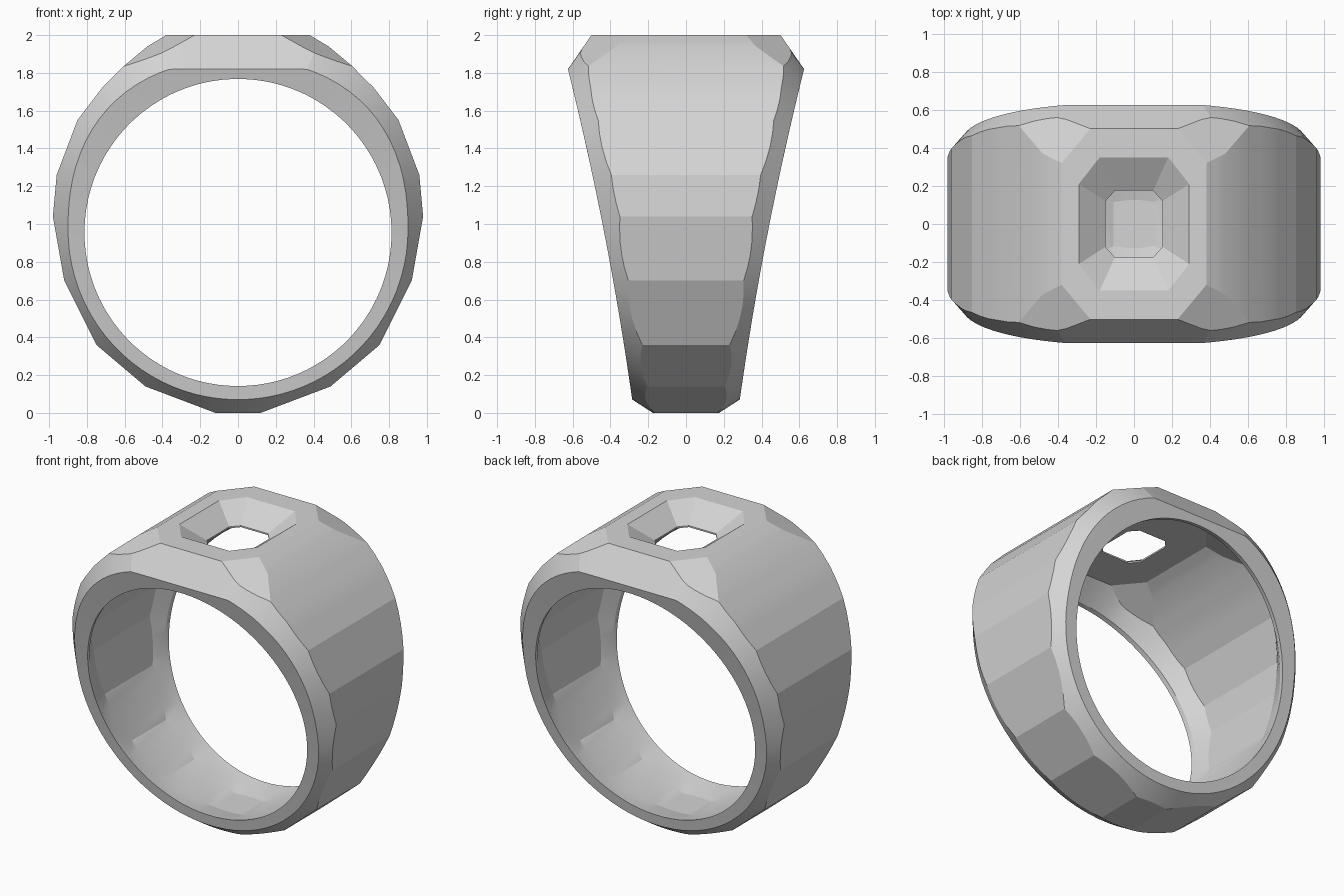
import bpy, bmesh, math
from mathutils import Vector

old = bpy.data.objects.get("Cube")
if old:
    bpy.data.objects.remove(old, do_unlink=True)

CZ = 0.97            # height of the band's centre
INNER = 0.888        # size of the inner wall outline against the outer one
RIM_TOP = 1.82

# Faceted outer outline, right half from bottom to top
half = [(0.12, 0), (0.49, 0.14), (0.75, 0.36), (0.92, 0.70), (0.98, 1.04), (0.96, 1.26),
        (0.85, 1.55), (0.72, 1.72), (0.60, 1.84), (0.48, 1.94), (0.38, 2.0)]
outline = half + [(-x, z) for x, z in reversed(half)]


def rim_width(z):
    u = z - 0.07
    return 0.285 + 0.170 * u + 0.0311 * u * (u - 0.97)


def section(x, z):
    """Half cross-section at one outline point: outer edge, rim, lip, inner wall."""
    r = math.hypot(x, z - CZ)
    c, s = x / r, (z - CZ) / r
    n = 2.3 if s > 0 else 2.0
    rim = 0.9 / (abs(c) ** n + abs(s) ** n) ** (1 / n)
    gap = r - rim
    if rim * s > RIM_TOP - CZ:
        rim = (RIM_TOP - CZ) / s
        gap = z - RIM_TOP
    rz = CZ + rim * s
    edge = rim_width(rz) - min(1.55, 1.9 - 0.665 * rz) * gap
    lip, iz = 0.813, 0.955 + 0.813 * s
    groove = lip + 0.005
    return [Vector(p) for p in (
        (x, edge, z),
        (c * rim, rim_width(rz), rz),
        (c * lip, rim_width(iz), iz),
        (c * groove, rim_width(iz) - 0.03, 0.955 + groove * s),
        (x * INNER, edge - 0.05, CZ + (z - CZ) * INNER))]


# Sections around the band, each facet subdivided evenly
bm = bmesh.new()
loops = []
for a, b in zip(outline, outline[1:] + outline[:1]):
    a, b = Vector(a), Vector(b)
    steps = max(2, round((b - a).length / 0.07))
    for i in range(steps):
        pts = section(*a.lerp(b, i / steps))
        back = [Vector((p.x, -p.y, p.z)) for p in reversed(pts)]
        loops.append([bm.verts.new(p) for p in pts + back])

outer_faces, inner_faces = [], []
count = len(loops[0])
for A, B in zip(loops, loops[1:] + loops[:1]):
    for k in range(count):
        j = (k + 1) % count
        f = bm.faces.new((A[k], A[j], B[j], B[k]))
        if k in (0, count - 2, count - 1):
            outer_faces.append(f)
        elif k in (3, 4, 5):
            inner_faces.append(f)


def cut_corners(faces, scale):
    """Slice the four shoulders of the flat top with slanted planes."""
    for sx in (1, -1):
        for sy in (1, -1):
            no = Vector((0.0288 * sx, 0.024 * sy, 0.0681)).normalized()
            co = Vector((0.23 * sx * scale, 0.5 * sy * scale, CZ + (2 - CZ) * scale))
            live = [f for f in faces if f.is_valid]
            edges = {e for f in live for e in f.edges}
            verts = {v for f in live for v in f.verts}
            res = bmesh.ops.bisect_plane(bm, geom=list(verts) + list(edges) + live, dist=1e-5,
                                         plane_co=co, plane_no=no, clear_outer=True)
            faces = list({f for f in live if f.is_valid}
                         | {g for g in res["geom"] if isinstance(g, bmesh.types.BMFace)})
            rim = [g for g in res["geom_cut"]
                   if isinstance(g, bmesh.types.BMEdge) and g.is_boundary]
            if rim:
                bmesh.ops.holes_fill(bm, edges=rim, sides=0)


cut_corners(outer_faces, 1)
cut_corners(inner_faces, INNER)
bmesh.ops.recalc_face_normals(bm, faces=bm.faces)


def make_object(name, mesh_data):
    mesh = bpy.data.meshes.new(name)
    mesh_data.to_mesh(mesh)
    mesh_data.free()
    obj = bpy.data.objects.new(name, mesh)
    bpy.context.collection.objects.link(obj)
    return obj


ring = make_object("ring_band", bm)

# Tapered octagonal stone seat with a through hole
cb = bmesh.new()


def octagon(wx, wy, cx, cy, z):
    quarter = [(wx, cy), (cx, wy)]
    pts = quarter + [(-x, y) for x, y in reversed(quarter)]
    pts += [(-x, -y) for x, y in pts]
    return [cb.verts.new((x, y, z)) for x, y in pts]


levels = [octagon(0.15, 0.175, 0.10, 0.12, 1.8),
          octagon(0.15, 0.175, 0.10, 0.12, 1.895),
          octagon(0.29, 0.35, 0.18, 0.21, 2.0),
          octagon(0.29, 0.35, 0.18, 0.21, 2.1)]
for lo, hi in zip(levels, levels[1:]):
    for i in range(8):
        j = (i + 1) % 8
        cb.faces.new((lo[i], lo[j], hi[j], hi[i]))
cb.faces.new(levels[0])
cb.faces.new(levels[-1])
bmesh.ops.recalc_face_normals(cb, faces=cb.faces)
cutter = make_object("seat_cutter", cb)
cutter.hide_render = True

bpy.ops.object.select_all(action='DESELECT')
ring.select_set(True)
bpy.context.view_layer.objects.active = ring
mod = ring.modifiers.new("stone_seat", 'BOOLEAN')
mod.operation = 'DIFFERENCE'
mod.solver = 'EXACT'
mod.object = cutter
bpy.ops.object.modifier_apply(modifier=mod.name)
bpy.data.objects.remove(cutter, do_unlink=True)

# Single grey metal
grey = (0.66, 0.66, 0.66, 1)
metal = bpy.data.materials.new("grey_metal")
metal.use_nodes = True
metal.diffuse_color = grey
metal.node_tree.nodes["Principled BSDF"].inputs["Base Color"].default_value = grey
ring.data.materials.clear()
ring.data.materials.append(metal)
bpy.ops.object.shade_smooth_by_angle(angle=math.radians(11))
